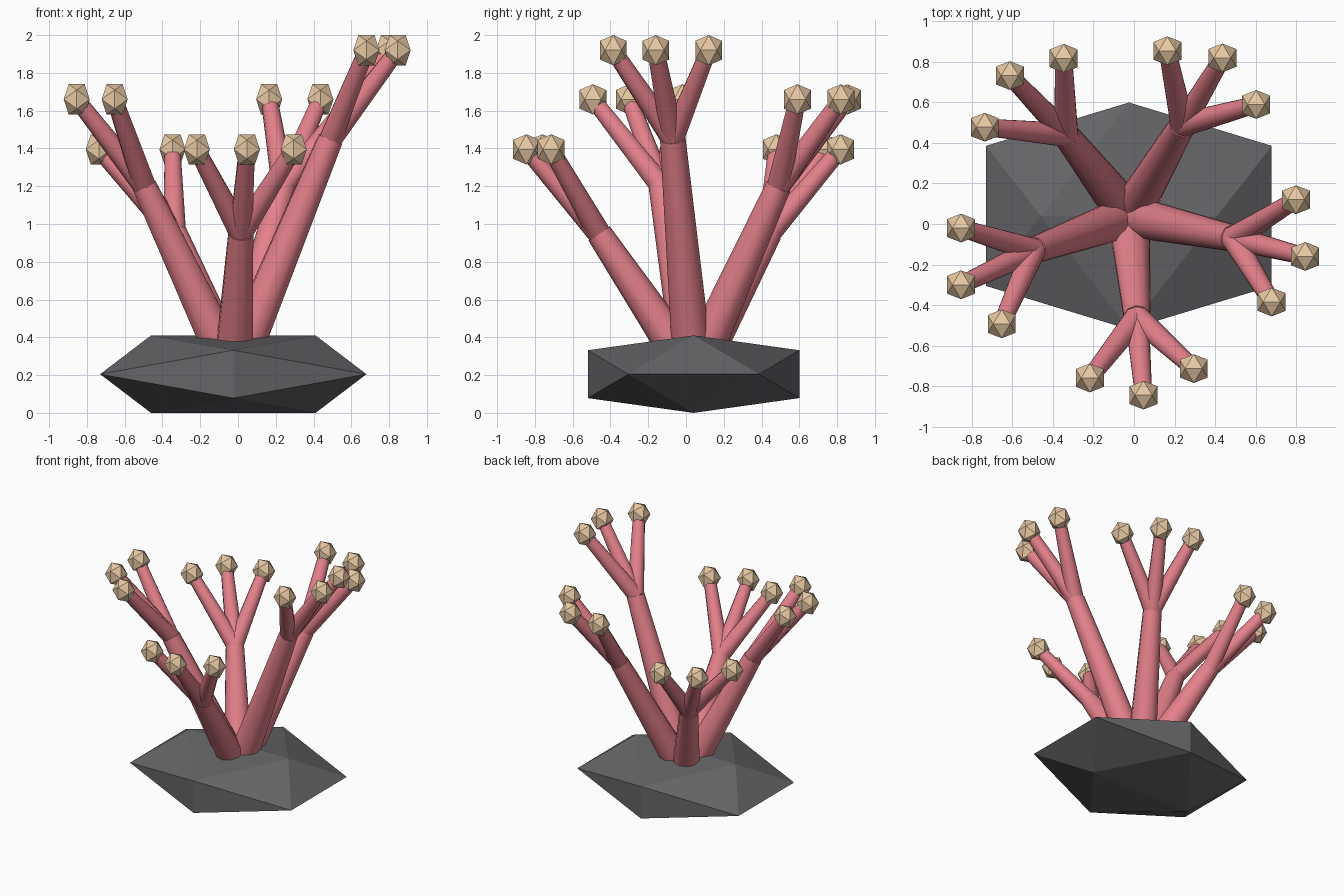
import bpy, bmesh, math
from mathutils import Vector

if "Cube" in bpy.data.objects:
    bpy.data.objects.remove(bpy.data.objects["Cube"])

PHI = (1 + math.sqrt(5)) / 2


def material(name, rgb):
    m = bpy.data.materials.new(name)
    m.diffuse_color = (*rgb, 1)
    m.use_nodes = True
    m.node_tree.nodes["Principled BSDF"].inputs["Base Color"].default_value = m.diffuse_color
    return m


PINK = material("coral_pink", (0.78, 0.22, 0.26))
SAND = material("tip_sand", (0.80, 0.58, 0.37))
GREY = material("rock_grey", (0.13, 0.13, 0.14))


def add_object(name, bm, mat):
    me = bpy.data.meshes.new(name)
    bm.to_mesh(me)
    bm.free()
    ob = bpy.data.objects.new(name, me)
    bpy.context.collection.objects.link(ob)
    me.materials.append(mat)
    return ob


def icosahedron(name, centre, half, mat):
    """Twenty-sided ball with its two-fold axes along x, y and z."""
    bm = bmesh.new()
    for a in (-1, 1):
        for b in (-1, 1):
            for p in ((a, b / PHI, 0), (0, a, b / PHI), (b / PHI, 0, a)):
                bm.verts.new(p)
    bmesh.ops.convex_hull(bm, input=bm.verts[:])
    for v in bm.verts:
        v.co = Vector(centre) + Vector(v.co[i] * half[i] for i in range(3))
    bmesh.ops.recalc_face_normals(bm, faces=bm.faces[:])
    return add_object(name, bm, mat)


def limb(name, start, end, r1, r2, sides=10):
    """Tapered stalk between two points."""
    a, b = Vector(start), Vector(end)
    bm = bmesh.new()
    bmesh.ops.create_cone(bm, cap_ends=True, segments=sides, radius1=r1,
                          radius2=r2, depth=(b - a).length)
    rot = (b - a).to_track_quat('Z', 'Y')
    for v in bm.verts:
        v.co = rot @ v.co + (a + b) / 2
    for f in bm.faces:
        f.smooth = len(f.verts) == 4
    for e in bm.edges:
        e.smooth = all(len(f.verts) == 4 for f in e.link_faces)
    return add_object(name, bm, PINK)


# Rock base
ROOT = (-0.025, 0.04, 0.205)
icosahedron("rock_base", ROOT, (0.705, 0.56, 0.205), GREY)

# Each stalk: fork point, tip height, tip positions in plan
stalks = {
    "right": ((0.49, -0.07, 1.45), 1.92, [(0.80, 0.12), (0.845, -0.16), (0.68, -0.385)]),
    "back_right": ((0.24, 0.49, 1.20), 1.66, [(0.165, 0.855), (0.436, 0.82), (0.603, 0.59)]),
    "back_left": ((-0.335, 0.44, 0.95), 1.395, [(-0.613, 0.733), (-0.347, 0.818), (-0.737, 0.478)]),
    "left": ((-0.495, -0.13, 1.20), 1.66, [(-0.854, -0.02), (-0.854, -0.30), (-0.653, -0.493)]),
    "front": ((0.015, -0.46, 0.95), 1.395, [(-0.218, -0.76), (0.047, -0.845), (0.295, -0.714)]),
}

# Trunks, forked branches and round tips
for side, (fork, height, tips) in stalks.items():
    limb(f"{side}_trunk", ROOT, fork, 0.108, 0.068)
    for i, (x, y) in enumerate(tips, 1):
        tip = (x, y, height)
        limb(f"{side}_branch_{i}", fork, tip, 0.062, 0.044)
        icosahedron(f"{side}_tip_{i}", tip, (0.069, 0.071, 0.08), SAND)
